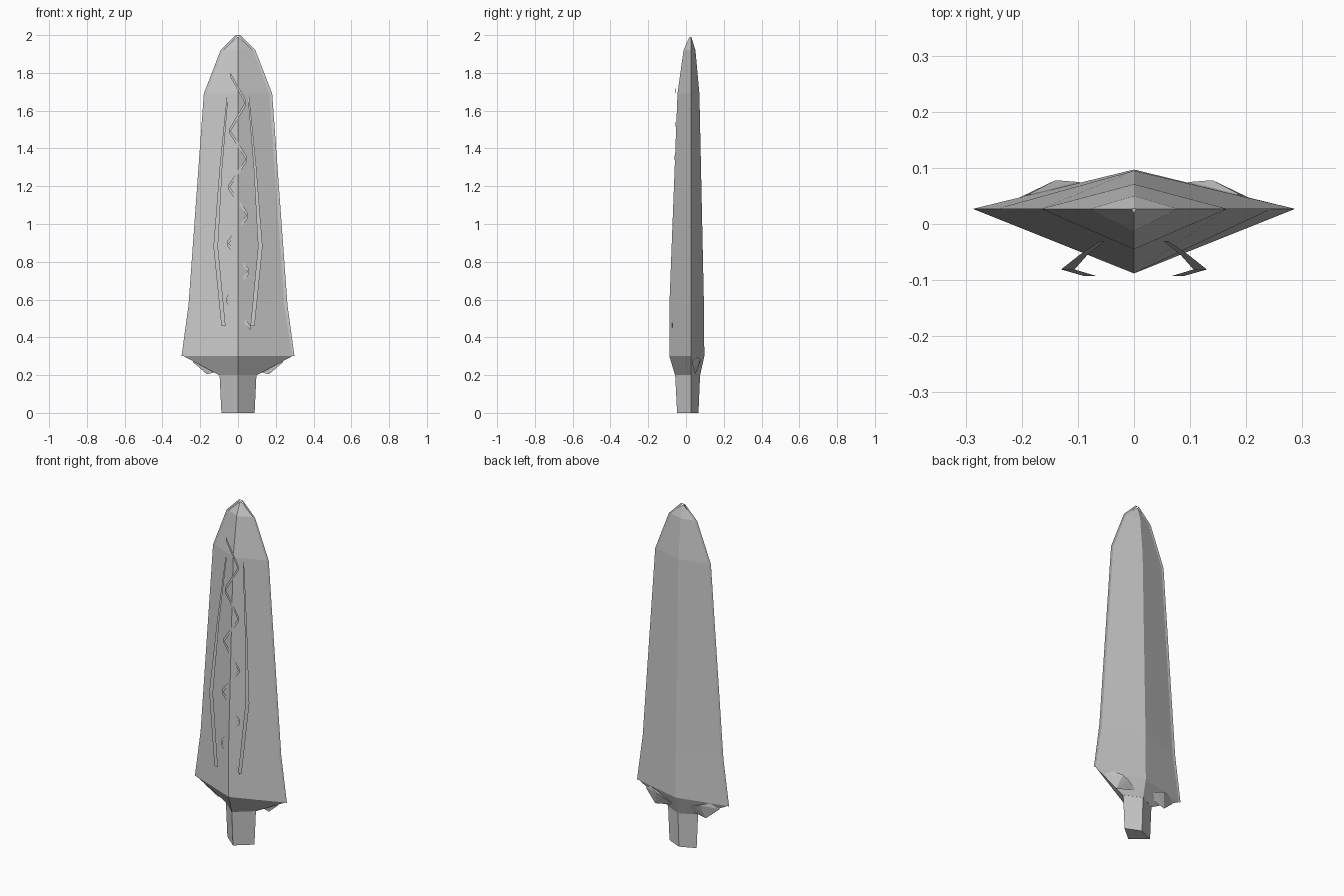
import bpy, bmesh
from mathutils import Vector

old = bpy.data.objects.get("Cube")
if old:
    bpy.data.objects.remove(old)

steel = bpy.data.materials.new("steel_grey")
steel.use_nodes = True
steel.diffuse_color = (0.6, 0.6, 0.6, 1)
steel.node_tree.nodes["Principled BSDF"].inputs["Base Color"].default_value = (0.6, 0.6, 0.6, 1)

EDGE_Y = 0.027  # depth of the cutting edges


def finish(name, bm):
    mesh = bpy.data.meshes.new(name)
    bm.to_mesh(mesh)
    bm.free()
    mesh.materials.append(steel)
    obj = bpy.data.objects.new(name, mesh)
    bpy.context.collection.objects.link(obj)
    return obj


def diamond_loft(name, sections):
    """Loft diamond sections given as (z, half width, front y, back y)."""
    bm = bmesh.new()
    rings = []
    for z, w, front, back in sections:
        corners = ((0, front), (w, EDGE_Y), (0, back), (-w, EDGE_Y))
        rings.append([bm.verts.new((x, y, z)) for x, y in corners])
    for a, b in zip(rings, rings[1:]):
        for i in range(4):
            j = (i + 1) % 4
            bm.faces.new((a[i], a[j], b[j], b[i]))
    bm.faces.new(rings[0][::-1])
    bm.faces.new(rings[-1])
    bmesh.ops.recalc_face_normals(bm, faces=bm.faces)
    return finish(name, bm)


def ribbon(name, left, right):
    """Flat strip between two matching lines of points."""
    bm = bmesh.new()
    a = [bm.verts.new(p) for p in left]
    b = [bm.verts.new(p) for p in right]
    for i in range(len(a) - 1):
        bm.faces.new((a[i], b[i], b[i + 1], a[i + 1]))
    for f in bm.faces:
        f.normal_update()
        if f.normal.y > 0:
            f.normal_flip()
    return finish(name, bm)


# Blade with a shoulder narrowing to the grip
diamond_loft("blade", [
    (0.20, 0.10, -0.058, 0.075),
    (0.30, 0.287, -0.088, 0.097),
    (0.57, 0.245, -0.088, 0.095),
    (1.69, 0.166, -0.045, 0.071),
    (1.92, 0.078, -0.013, 0.050),
    (1.99, 0.004, 0.018, 0.028),
])

# Grip
diamond_loft("grip", [
    (0.0, 0.088, -0.047, 0.066),
    (0.21, 0.098, -0.058, 0.075),
])

rim_path = [(0.30, 0.28, 0.299), (0.57, 0.24, 0.262), (1.69, 0.16, 0.181),
            (1.92, 0.072, 0.092), (2.0, 0.0, 0.012)]
inlay_path = [(1.67, 0.052, 0.060, -0.030), (1.30, 0.083, 0.097, -0.055),
              (0.88, 0.106, 0.130, -0.081), (0.46, 0.066, 0.088, -0.093)]
wing_points = [(0.24, 0.03, 0.27), (0.165, 0.05, 0.205), (0.035, 0.06, 0.235),
               (0.10, 0.075, 0.27), (0.14, 0.078, 0.285), (0.19, 0.052, 0.30)]

for side, s in (("left", 1), ("right", -1)):
    # Thin rim along the cutting edge
    ribbon(side + "_rim",
           [(s * a, EDGE_Y, z) for z, a, b in rim_path],
           [(s * b, EDGE_Y, z) for z, a, b in rim_path])
    # Long bowed strip on the front
    ribbon(side + "_front_strip",
           [(s * a, y, z) for z, a, b, y in inlay_path],
           [(s * b, y, z) for z, a, b, y in inlay_path])
    # Guard wing behind the shoulder
    bm = bmesh.new()
    for x, y, z in wing_points:
        bm.verts.new((s * x, y, z))
    bmesh.ops.convex_hull(bm, input=bm.verts)
    bmesh.ops.recalc_face_normals(bm, faces=bm.faces)
    finish(side + "_guard_wing", bm)

# Zigzag strip down the front ridge, sinking into the blade lower down
zigzag = []
for i in range(10):
    t = i / 9
    x = (0.04 + 0.025 * t) * (1 if i % 2 else -1)
    zigzag.append(Vector((x, -0.053 - 0.02 * t, 1.79 - 1.34 * t)))
half = Vector((0, 0, 0.012))
ribbon("zigzag_strip", [p - half for p in zigzag], [p + half for p in zigzag])
